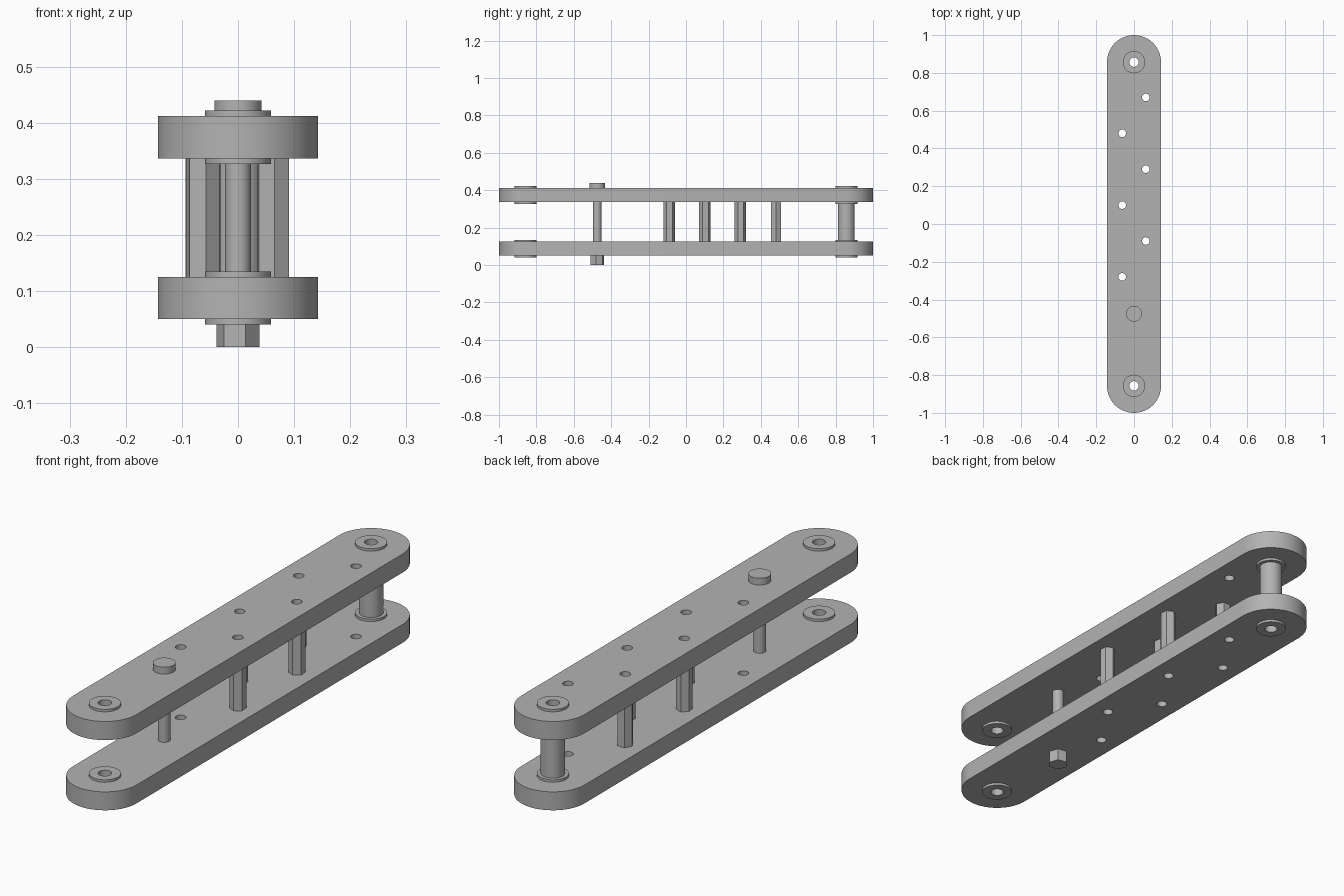
import bpy, bmesh
from math import cos, sin, pi, radians

cube = bpy.data.objects.get("Cube")
if cube:
    bpy.data.objects.remove(cube, do_unlink=True)

grey = bpy.data.materials.new("plain grey")
grey.use_nodes = True
colour = (0.45, 0.45, 0.45, 1)
grey.diffuse_color = colour
grey.node_tree.nodes["Principled BSDF"].inputs["Base Color"].default_value = colour


def ring(x, y, r, n=48, turn=0):
    """Closed polygon around a centre; six sides gives a hexagon."""
    return [(x + r * cos(turn + 2 * pi * i / n), y + r * sin(turn + 2 * pi * i / n))
            for i in range(n)]


def extrude(name, loops, z0, z1):
    """Solid from an outer loop and hole loops, between two heights."""
    curve = bpy.data.curves.new(name, "CURVE")
    curve.dimensions = "2D"
    curve.fill_mode = "BOTH"
    curve.extrude = (z1 - z0) / 2
    for loop in loops:
        spline = curve.splines.new("POLY")
        spline.points.add(len(loop) - 1)
        for point, (x, y) in zip(spline.points, loop):
            point.co = (x, y, 0, 1)
        spline.use_cyclic_u = True
    helper = bpy.data.objects.new(name + "_outline", curve)
    bpy.context.collection.objects.link(helper)
    bpy.context.view_layer.update()
    graph = bpy.context.evaluated_depsgraph_get()
    mesh = bpy.data.meshes.new_from_object(helper.evaluated_get(graph))
    bpy.data.objects.remove(helper, do_unlink=True)

    bm = bmesh.new()
    bm.from_mesh(mesh)
    bmesh.ops.remove_doubles(bm, verts=bm.verts, dist=1e-5)
    bmesh.ops.recalc_face_normals(bm, faces=bm.faces)
    bmesh.ops.translate(bm, verts=bm.verts, vec=(0, 0, (z0 + z1) / 2))
    bm.to_mesh(mesh)
    bm.free()
    mesh.name = name
    mesh.materials.clear()
    mesh.materials.append(grey)
    obj = bpy.data.objects.new(name, mesh)
    bpy.context.collection.objects.link(obj)
    bpy.ops.object.select_all(action="DESELECT")
    obj.select_set(True)
    bpy.context.view_layer.objects.active = obj
    bpy.ops.object.shade_smooth_by_angle(angle=radians(30))
    return obj


HALF, END, BORE, PIN = 0.143, 0.857, 0.025, 0.02
SIDE = 0.0625
LOWER, UPPER = (0.05, 0.125), (0.336, 0.412)
BOLT_Y = -0.475

# Round-ended side plates with end bores and a zigzag row of small holes
arc = [pi * i / 32 for i in range(33)]
outline = ([(HALF * cos(a), END + HALF * sin(a)) for a in arc]
           + [(-HALF * cos(a), -END - HALF * sin(a)) for a in arc])
pin_holes = [(SIDE if i % 2 else -SIDE, -0.28 + 0.19 * i) for i in range(6)]
plate_loops = ([outline] + [ring(0, s * END, BORE) for s in (-1, 1)]
               + [ring(x, y, PIN, 32) for x, y in pin_holes])
for label, (z0, z1) in (("lower", LOWER), ("upper", UPPER)):
    extrude(label + "_plate", plate_loops, z0, z1)
    # Bushing flanges on both faces of each plate end
    for end, y in (("front", -END), ("back", END)):
        loops = [ring(0, y, 0.059), ring(0, y, BORE)]
        extrude(f"{label}_{end}_flange_under", loops, z0 - 0.01, z0)
        extrude(f"{label}_{end}_flange_over", loops, z1, z1 + 0.01)

# Tubular spacer at the back end
extrude("back_spacer", [ring(0, END, 0.045), ring(0, END, BORE)],
        LOWER[1] + 0.01, UPPER[0] - 0.01)

# Hollow hexagonal standoffs between the plates
for i, ((x, y), turn) in enumerate(zip(pin_holes[1:5], (-85, -80, -85, 0))):
    extrude(f"standoff_{i + 1}",
            [ring(x, y, 0.031, 6, radians(turn)), ring(x, y, PIN, 32)],
            LOWER[1], UPPER[0])

# Bolt with round head and hexagonal nut
extrude("bolt_shaft", [ring(0, BOLT_Y, 0.023)], LOWER[1], UPPER[0])
extrude("bolt_head", [ring(0, BOLT_Y, 0.042)], UPPER[1], 0.44)
extrude("bolt_nut", [ring(0, BOLT_Y, 0.039, 6, radians(-10))], 0, LOWER[0])
